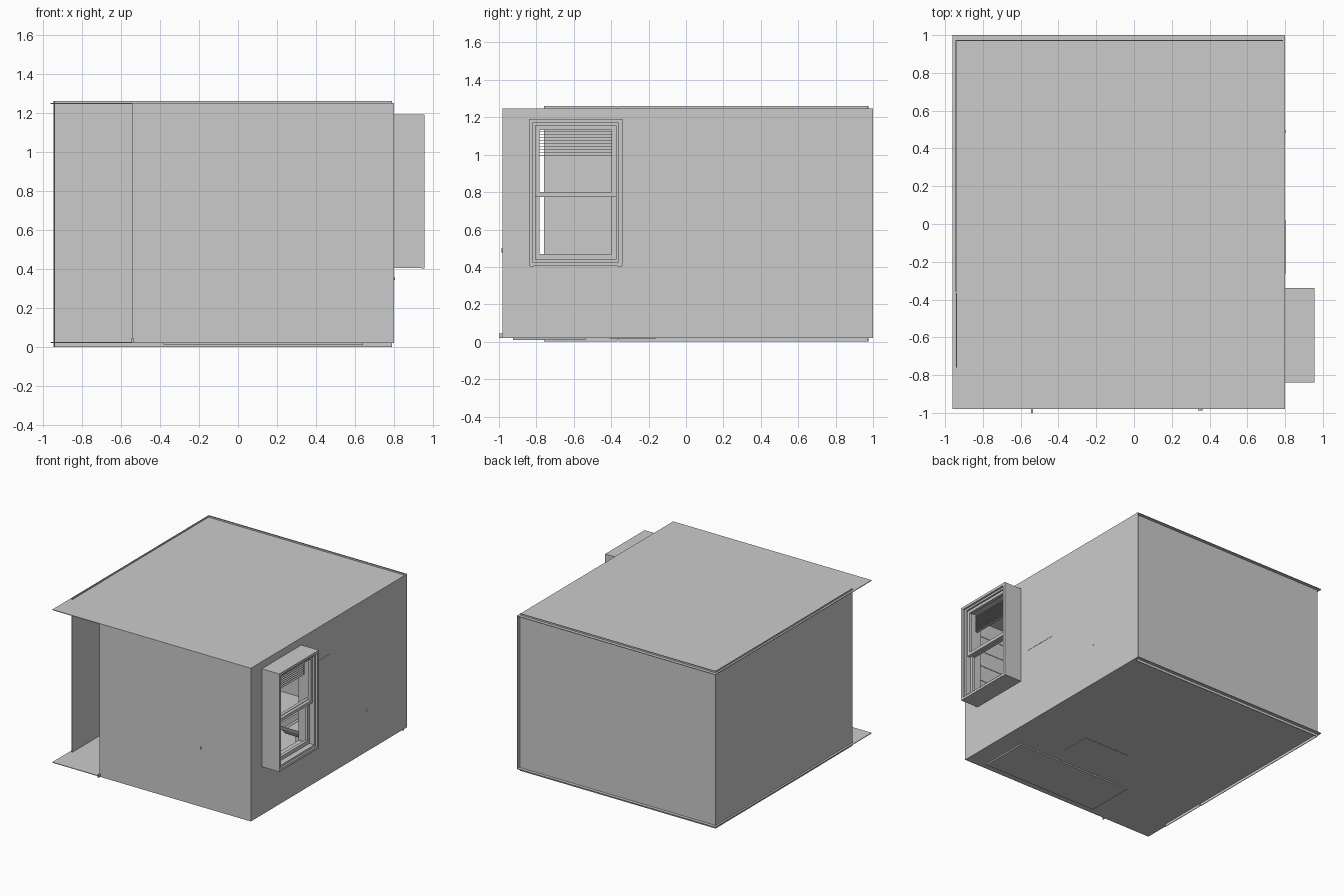
import bpy, bmesh, math
from mathutils import Matrix, Vector

cube = bpy.data.objects.get("Cube")
if cube:
    bpy.data.objects.remove(cube, do_unlink=True)

grey = bpy.data.materials.new("plain_grey")
grey.use_nodes = True
grey.diffuse_color = (0.6, 0.6, 0.6, 1)
grey.node_tree.nodes["Principled BSDF"].inputs["Base Color"].default_value = (0.6, 0.6, 0.6, 1)


def finish(name, bm, smooth=False):
    mesh = bpy.data.meshes.new(name)
    bm.to_mesh(mesh)
    bm.free()
    mesh.materials.append(grey)
    ob = bpy.data.objects.new(name, mesh)
    bpy.context.collection.objects.link(ob)
    if smooth:
        bpy.ops.object.select_all(action='DESELECT')
        ob.select_set(True)
        bpy.context.view_layer.objects.active = ob
        bpy.ops.object.shade_smooth_by_angle(angle=math.radians(40))
    return ob


def add_box(bm, x, y, z):
    """Add a box spanning the three (low, high) ranges."""
    size = Vector((x[1] - x[0], y[1] - y[0], z[1] - z[0]))
    mid = Vector((sum(x), sum(y), sum(z))) / 2
    m = Matrix.Translation(mid) @ Matrix.Diagonal((*size, 1))
    return bmesh.ops.create_cube(bm, size=1, matrix=m)["verts"]


def box(name, x, y, z):
    bm = bmesh.new()
    add_box(bm, x, y, z)
    return finish(name, bm)


def ring(name, x, y, z, yi, zi):
    """Upright frame facing +x with a rectangular opening yi by zi."""
    bm = bmesh.new()
    add_box(bm, x, (y[0], yi[0]), z)
    add_box(bm, x, (yi[1], y[1]), z)
    add_box(bm, x, yi, (z[0], zi[0]))
    add_box(bm, x, yi, (zi[1], z[1]))
    return finish(name, bm)


def basin(name, x, y, z, rim, depth, taper, round_off):
    """Rounded tub with a hollowed top and a narrowed base."""
    bm = bmesh.new()
    add_box(bm, x, y, z)
    bm.faces.ensure_lookup_table()
    mid = Vector((sum(x) / 2, sum(y) / 2, 0))
    for v in bm.verts:
        if v.co.z < sum(z) / 2:
            v.co.x = mid.x + (v.co.x - mid.x) * taper
            v.co.y = mid.y + (v.co.y - mid.y) * taper
    top = max(bm.faces, key=lambda f: f.calc_center_median().z)
    bmesh.ops.inset_region(bm, faces=[top], thickness=rim)
    bmesh.ops.translate(bm, verts=top.verts, vec=(0, 0, -depth))
    bmesh.ops.bevel(bm, geom=bm.edges[:], offset=round_off, segments=3,
                    affect='EDGES', clamp_overlap=True)
    return finish(name, bm, True)


def rod(name, radius, depth, at, axis, top=None):
    bm = bmesh.new()
    rot = Vector((0, 0, 1)).rotation_difference(Vector(axis)).to_matrix().to_4x4()
    bmesh.ops.create_cone(bm, cap_ends=True, segments=24, radius1=radius,
                          radius2=top or radius, depth=depth,
                          matrix=Matrix.Translation(at) @ rot)
    return finish(name, bm, True)


# Room shell
T = 0.005
WX, WY, WZ = (-0.96, 0.8), (-0.98, 1.0), (0.02, 1.248)
box("floor", WX, WY, (0.02, 0.02 + T))
box("ceiling", WX, WY, (1.248 - T, 1.248))
box("front_wall", (-0.54, 0.8), (-0.98, -0.98 + T), WZ)
box("back_wall", (-0.945, 0.79), (0.97, 0.97 + T), (0, 1.26))
box("left_wall", (-0.945, -0.945 + T), (-0.36, 0.97), (0, 1.26))
box("left_door_panel", (-0.943, -0.943 + T), (-0.76, -0.365), (0, 1.26))

# Right wall with its window opening
YW, ZW = (-0.84, -0.34), (0.405, 1.19)


def shrink(r, d):
    return (r[0] + d, r[1] - d)


ring("right_wall", (0.8 - T, 0.8), WY, WZ, shrink(YW, 0.03), shrink(ZW, 0.03))

# Window box, stepped frame and two sashes
ring("window_casing", (0.8, 0.955), YW, ZW, shrink(YW, 0.02), shrink(ZW, 0.02))
ring("window_frame", (0.8, 0.94), shrink(YW, 0.02), shrink(ZW, 0.02),
     shrink(YW, 0.035), shrink(ZW, 0.035))
YS = shrink(YW, 0.035)
YP = shrink(YW, 0.057)
ring("upper_sash", (0.90, 0.925), YS, (0.775, 1.155), YP, (0.80, 1.133))
ring("lower_sash", (0.87, 0.895), YS, (0.44, 0.80), YP, (0.47, 0.775))
for y in (-0.825, -0.355):
    box("sill_foot", (0.94, 0.955), (y - 0.01, y + 0.01), (0.402, 0.42))

# Raised blind
for i in range(9):
    z = 0.995 + i * 0.016
    slat = box("blind_slat", (0.845, 0.868), YP, (z, z + 0.004))

# Tiled surround inside the front wall
for i in range(8):
    z = 0.25 + i * 0.124
    box("tile_row", (-0.41, 0.79), (-0.975, -0.971), (z, z + 0.119))

# Bathtub, with its base just under the floor
basin("bathtub", (-0.44, 0.7), (-0.96, -0.5), (0.01, 0.28), 0.04, 0.22, 0.93, 0.02)
rod("tub_tap", 0.012, 0.05, (0.35, -0.962, 0.49), (0, 1, 0))
box("door_stop", (-0.545, -0.535), (-1.0, -0.97), (0.02, 0.045))

# Mat
box("bath_mat", (-0.07, 0.33), (-0.41, -0.16), (0.018, 0.032))

# Washbasin and mirror
rod("basin_pedestal", 0.07, 0.36, (0.66, -0.12, 0.2), (0, 0, 1), 0.05)
basin("washbasin", (0.53, 0.79), (-0.27, 0.03), (0.37, 0.46), 0.03, 0.06, 0.7, 0.012)
box("mirror", (0.785, 0.802), (-0.265, 0.02), (0.63, 0.98))

# Toilet
rod("toilet_foot", 0.075, 0.18, (0.58, 0.44, 0.11), (0, 0, 1), 0.1)
basin("toilet_bowl", (0.42, 0.68), (0.34, 0.54), (0.15, 0.23), 0.03, 0.05, 0.8, 0.015)
box("toilet_tank", (0.69, 0.785), (0.32, 0.56), (0.2, 0.41))
rod("flush_lever", 0.008, 0.03, (0.788, 0.49, 0.35), (1, 0, 0))
